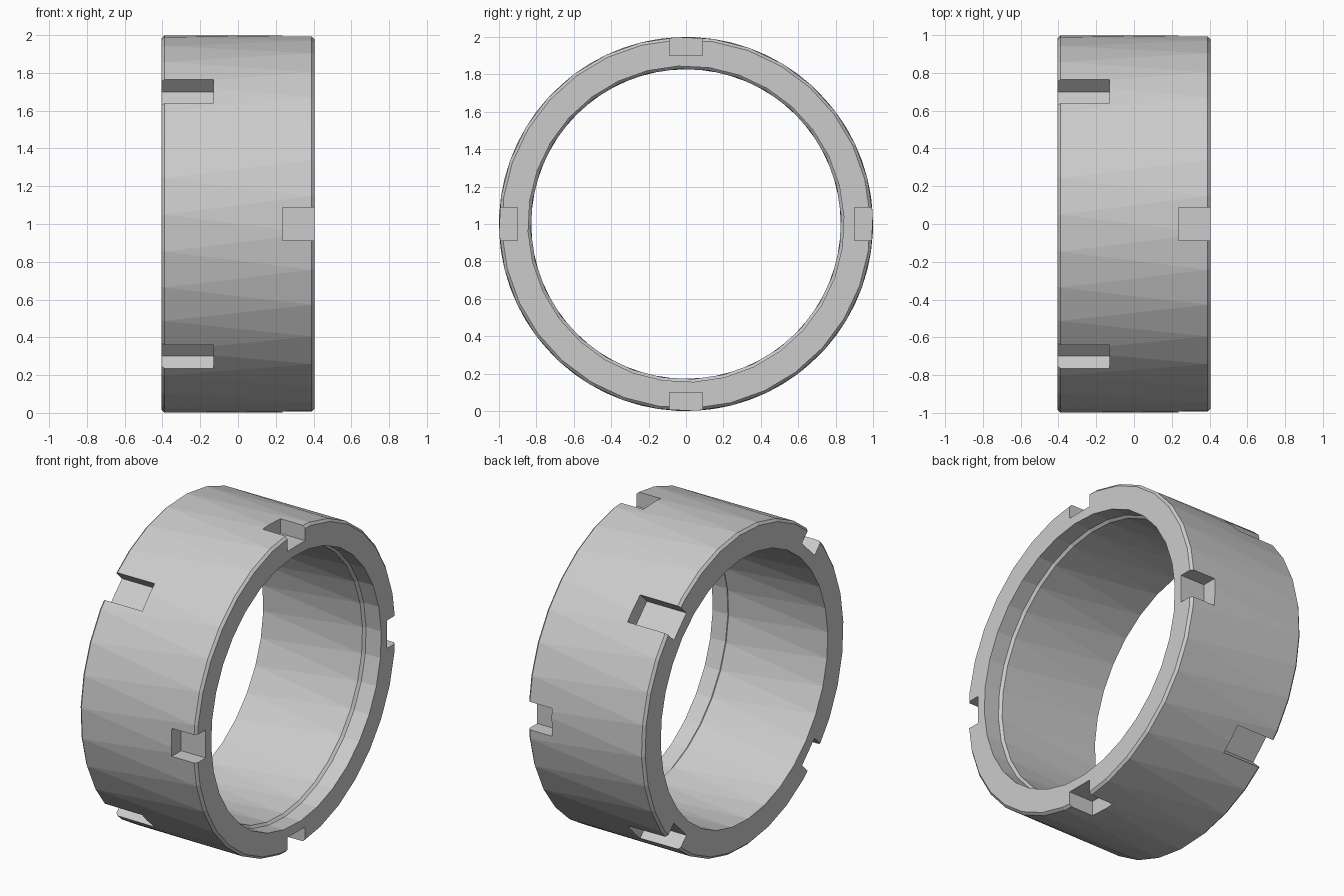
import bpy
import bmesh
from math import cos, sin, pi, radians
from mathutils import Matrix

cube = bpy.data.objects.get("Cube")
if cube:
    bpy.data.objects.remove(cube, do_unlink=True)

SEGMENTS = 32
HALF_WIDTH = 0.405
OUTER, BORE, COUNTERBORE = 1.0, 0.83, 0.845
CHAMFER = 0.015
NOTCH_FLOOR, NOTCH_WIDTH = 0.9, 0.176

steel = bpy.data.materials.new("steel grey")
steel.use_nodes = True
grey = (0.6, 0.6, 0.6, 1)
steel.diffuse_color = grey
steel.node_tree.nodes["Principled BSDF"].inputs["Base Color"].default_value = grey


def make_object(name, bm):
    mesh = bpy.data.meshes.new(name)
    bm.to_mesh(mesh)
    bm.free()
    mesh.materials.append(steel)
    obj = bpy.data.objects.new(name, mesh)
    bpy.context.collection.objects.link(obj)
    return obj


# Ring section as (x, radius): outer wall with chamfers, stepped bore
profile = [
    (-HALF_WIDTH, BORE),
    (-HALF_WIDTH, OUTER - CHAMFER),
    (-HALF_WIDTH + CHAMFER, OUTER),
    (HALF_WIDTH - CHAMFER, OUTER),
    (HALF_WIDTH, OUTER - CHAMFER),
    (HALF_WIDTH, COUNTERBORE),
    (0.3, COUNTERBORE),
    (0.285, BORE),
]
bm = bmesh.new()
loops = []
for x, r in profile:
    # The two ends are turned slightly against each other
    shift = radians(2.8 if x > 0 else 8.4)
    angles = [shift + 2 * pi * i / SEGMENTS for i in range(SEGMENTS)]
    loops.append([bm.verts.new((x, r * cos(a), 1 + r * sin(a))) for a in angles])
for k, loop in enumerate(loops):
    nxt = loops[(k + 1) % len(loops)]
    for i in range(SEGMENTS):
        j = (i + 1) % SEGMENTS
        bm.faces.new((loop[i], loop[j], nxt[j], nxt[i]))
bmesh.ops.recalc_face_normals(bm, faces=bm.faces)
bmesh.ops.triangulate(bm, faces=bm.faces)
ring = make_object("notched_ring", bm)

# Notch cutters: four square to the axes on one end, four diagonal on the other
bm = bmesh.new()
for x_in, x_out, start in ((0.235, 0.5, 0), (-0.5, -0.13, 45)):
    for i in range(4):
        placed = (Matrix.Translation((0, 0, 1))
                  @ Matrix.Rotation(radians(start + 90 * i), 4, 'X')
                  @ Matrix.Translation(((x_in + x_out) / 2, 0, NOTCH_FLOOR + 0.15))
                  @ Matrix.Diagonal((x_out - x_in, NOTCH_WIDTH, 0.3, 1)))
        bmesh.ops.create_cube(bm, size=1, matrix=placed)
cutter = make_object("notch_cutter", bm)
cutter.hide_render = True

# Cut the notches, then drop the helper
cut = ring.modifiers.new("notches", 'BOOLEAN')
cut.operation = 'DIFFERENCE'
cut.solver = 'EXACT'
cut.object = cutter
bpy.context.view_layer.objects.active = ring
ring.select_set(True)
bpy.ops.object.modifier_apply(modifier=cut.name)
bpy.data.objects.remove(cutter, do_unlink=True)
